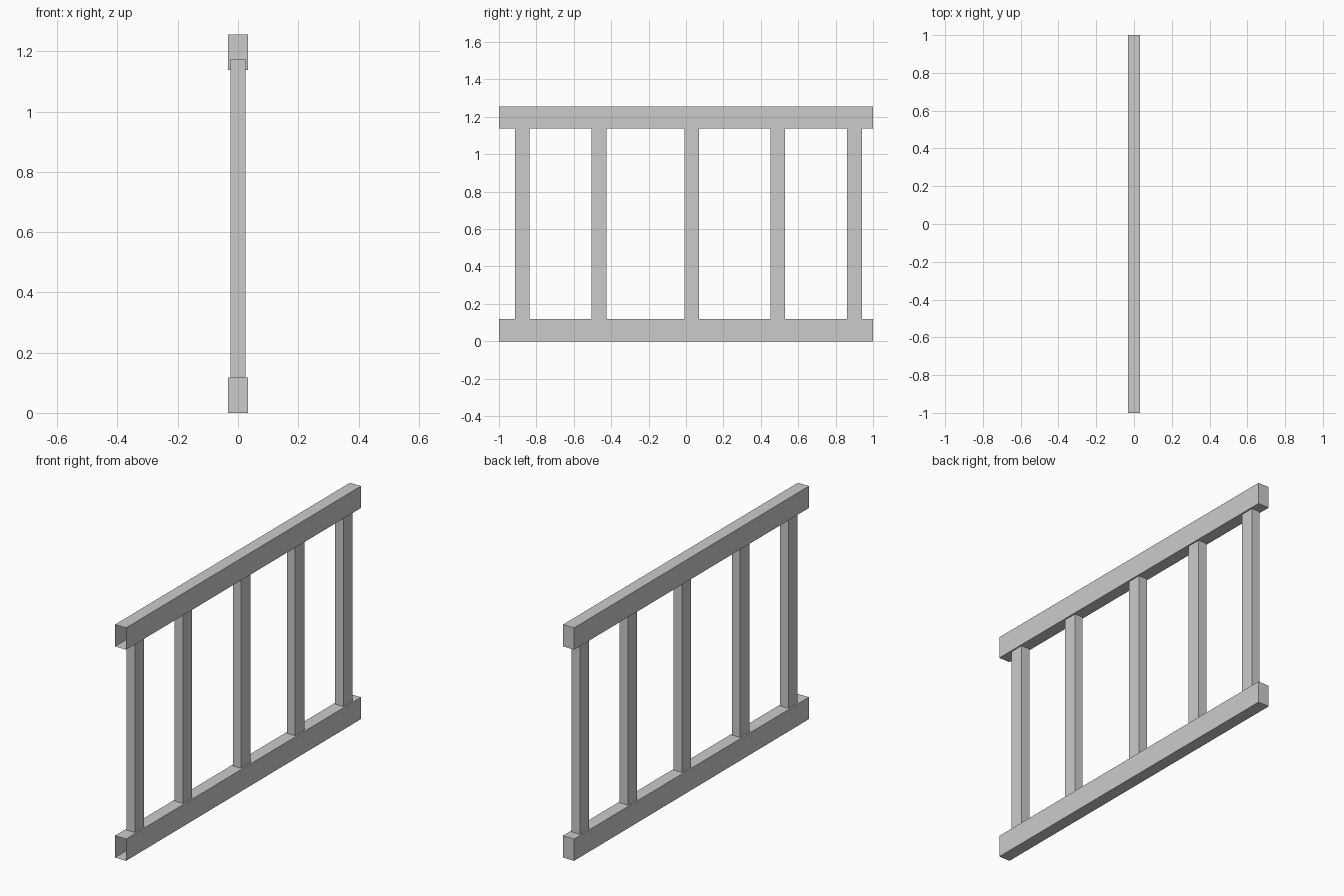
import bpy
import bmesh
from mathutils import Vector

default_cube = bpy.data.objects.get("Cube")
if default_cube:
    bpy.data.objects.remove(default_cube, do_unlink=True)

# Single flat grey for the whole railing
grey = bpy.data.materials.new("light_grey")
grey.use_nodes = True
COLOUR = (0.6, 0.6, 0.6, 1)
grey.diffuse_color = COLOUR
grey.node_tree.nodes["Principled BSDF"].inputs["Base Color"].default_value = COLOUR

RAIL_HALF_WIDTH = 0.033
POST_HALF_WIDTH = 0.025
RAIL_HEIGHT = 0.118
TOP_RAIL_BASE = 1.138
TOTAL_HEIGHT = 1.256
POST_TOP = 1.175


def beam(name, half_width, y_range, z_range, open_front=False):
    """Straight box beam, optionally without its front end cap."""
    low = Vector((-half_width, y_range[0], z_range[0]))
    high = Vector((half_width, y_range[1], z_range[1]))
    bm = bmesh.new()
    bmesh.ops.create_cube(bm, size=1)
    bmesh.ops.scale(bm, vec=high - low, verts=bm.verts)
    bmesh.ops.translate(bm, vec=(low + high) / 2, verts=bm.verts)
    if open_front:
        caps = [f for f in bm.faces if f.normal.y < -0.9]
        bmesh.ops.delete(bm, geom=caps, context='FACES')
    mesh = bpy.data.meshes.new(name)
    bm.to_mesh(mesh)
    bm.free()
    mesh.materials.append(grey)
    obj = bpy.data.objects.new(name, mesh)
    bpy.context.collection.objects.link(obj)
    return obj


# Hollow rails, left open at the front end
beam("bottom_rail", RAIL_HALF_WIDTH, (-1, 1), (0, RAIL_HEIGHT), open_front=True)
beam("top_rail", RAIL_HALF_WIDTH, (-1, 1), (TOP_RAIL_BASE, TOTAL_HEIGHT), open_front=True)

# Posts stand on the bottom rail and reach into the top rail
for i, y in enumerate((-0.876, -0.465, 0.03, 0.49, 0.901), start=1):
    beam(f"post_{i}", POST_HALF_WIDTH, (y - 0.039, y + 0.039), (RAIL_HEIGHT, POST_TOP))
